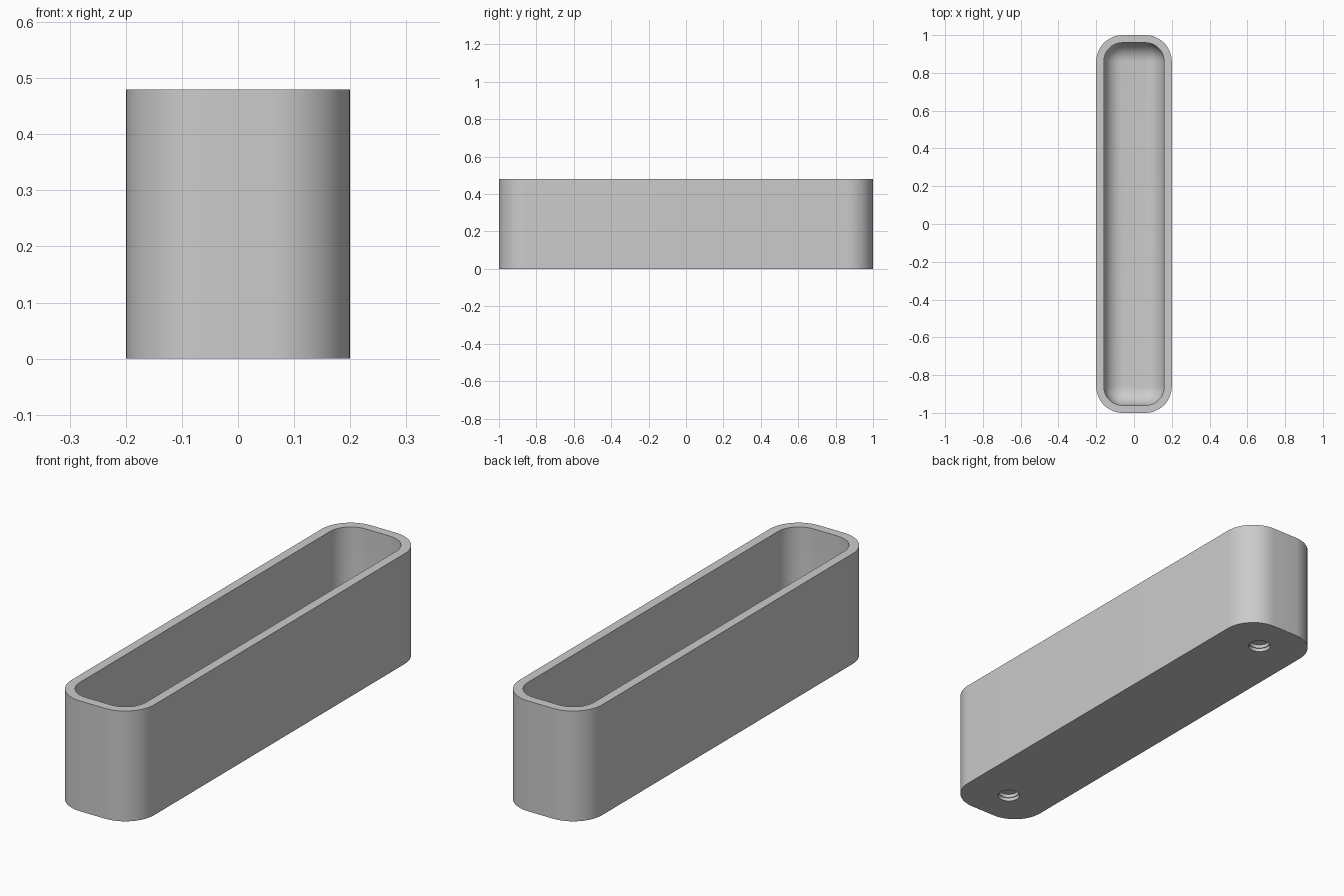
import bpy, bmesh
from math import sin, cos, pi, radians

cube = bpy.data.objects.get("Cube")
if cube:
    bpy.data.objects.remove(cube, do_unlink=True)

HALF_X, HALF_Y, HEIGHT = 0.2, 1.0, 0.48
CORNER, WALL, FLOOR = 0.14, 0.04, 0.04
FILLET = CORNER - WALL
STEPS = 12

grey = bpy.data.materials.new("plain grey")
grey.use_nodes = True
grey.diffuse_color = (0.6, 0.6, 0.6, 1)
grey.node_tree.nodes["Principled BSDF"].inputs["Base Color"].default_value = grey.diffuse_color


def make_object(name, bm):
    bmesh.ops.recalc_face_normals(bm, faces=bm.faces)
    mesh = bpy.data.meshes.new(name)
    bm.to_mesh(mesh)
    bm.free()
    mesh.materials.append(grey)
    obj = bpy.data.objects.new(name, mesh)
    bpy.context.collection.objects.link(obj)
    return obj


def skin(bm, rings):
    """Join closed rings of points in order and cap both ends."""
    loops = [[bm.verts.new(p) for p in ring] for ring in rings]
    for a, b in zip(loops, loops[1:]):
        for i in range(len(a)):
            j = (i + 1) % len(a)
            bm.faces.new((a[i], a[j], b[j], b[i]))
    bm.faces.new(loops[0])
    bm.faces.new(loops[-1])


def rounded_ring(inset, z):
    """Rounded rectangle, moved inward by inset."""
    r = CORNER - inset
    points = []
    for k, (sx, sy) in enumerate(((1, 1), (-1, 1), (-1, -1), (1, -1))):
        for i in range(STEPS + 1):
            a = (k + i / STEPS) * pi / 2
            points.append((sx * (HALF_X - CORNER) + r * cos(a),
                           sy * (HALF_Y - CORNER) + r * sin(a), z))
    return points


def circle_ring(r, y, z, n=48):
    return [(r * cos(2 * pi * i / n), y + r * sin(2 * pi * i / n), z) for i in range(n)]


# Tray: outer wall, rim, inner wall and rounded transition into the floor
rings = [rounded_ring(0, 0), rounded_ring(0, HEIGHT), rounded_ring(WALL, HEIGHT)]
for i in range(STEPS + 1):
    a = i / STEPS * pi / 2
    rings.append(rounded_ring(WALL + FILLET * (1 - cos(a)),
                              FLOOR + FILLET * (1 - sin(a))))
bm = bmesh.new()
skin(bm, rings)
bmesh.ops.remove_doubles(bm, verts=bm.verts, dist=1e-5)
tray = make_object("tray", bm)

# Stepped blind holes in the underside
bpy.context.view_layer.objects.active = tray
tray.select_set(True)
for y in (-0.83, 0.83):
    bm = bmesh.new()
    skin(bm, [circle_ring(r, y, z) for r, z in
              ((0.046, -0.02), (0.046, 0.015), (0.042, 0.015), (0.042, 0.03))])
    cutter = make_object("hole_cutter", bm)
    cutter.hide_render = True
    cut = tray.modifiers.new("hole", "BOOLEAN")
    cut.operation = "DIFFERENCE"
    cut.solver = "EXACT"
    cut.object = cutter
    bpy.ops.object.modifier_apply(modifier=cut.name)
    bpy.data.objects.remove(cutter, do_unlink=True)

bpy.ops.object.shade_smooth_by_angle(angle=radians(30))
